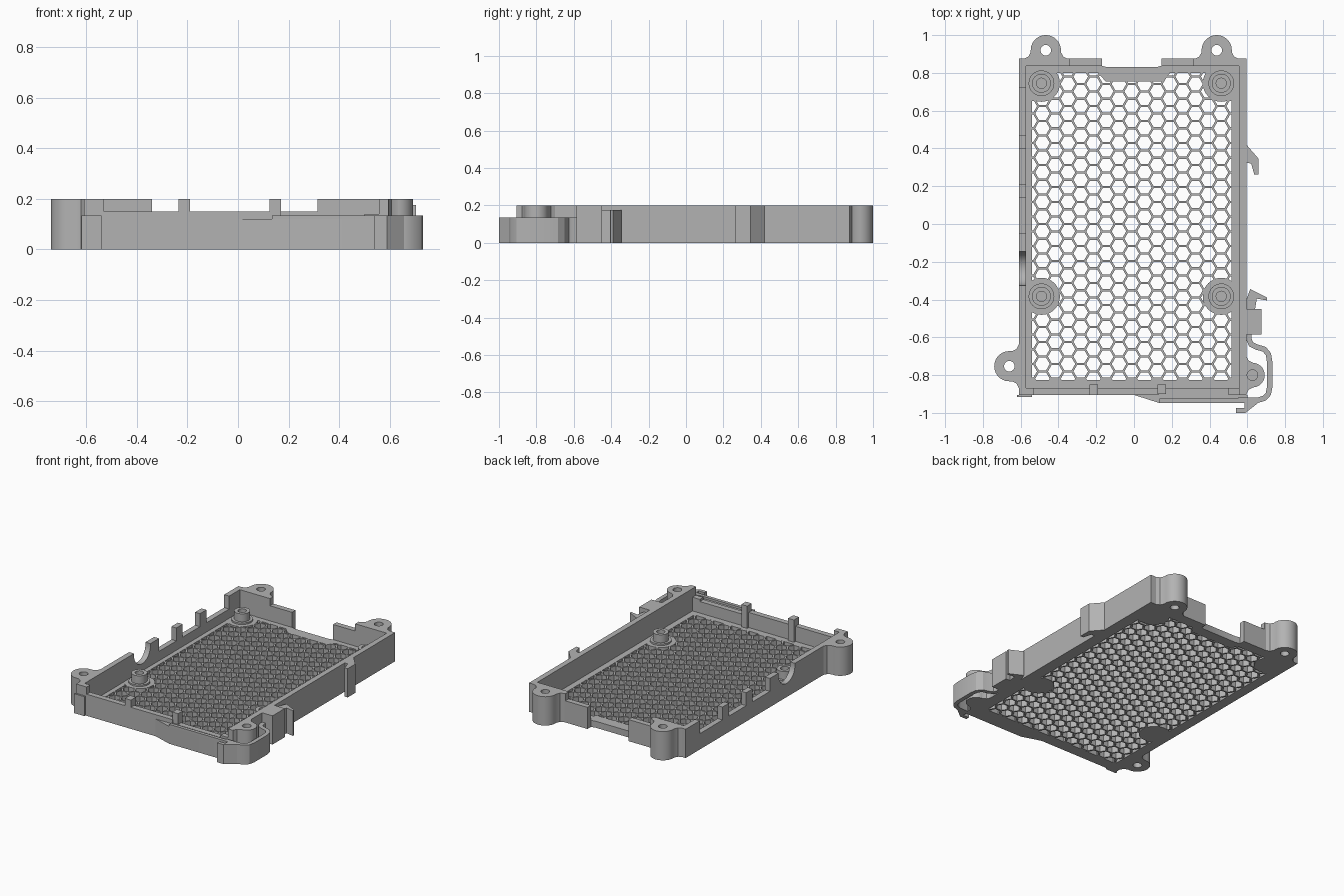
import bpy, bmesh, math
from mathutils import Vector

cube = bpy.data.objects.get("Cube")
if cube:
    bpy.data.objects.remove(cube, do_unlink=True)

grey = bpy.data.materials.new("plastic_grey")
grey.use_nodes = True
colour = (0.45, 0.45, 0.45, 1)
grey.diffuse_color = colour
grey.node_tree.nodes["Principled BSDF"].inputs["Base Color"].default_value = colour

LEFT, RIGHT, FRONT, BACK = -0.61, 0.595, -0.905, 0.875
WALL, FLOOR, TOP, LOW = 0.038, 0.045, 0.2, 0.135
parts = []


def finish(name, bm):
    bmesh.ops.recalc_face_normals(bm, faces=bm.faces)
    mesh = bpy.data.meshes.new(name)
    bm.to_mesh(mesh)
    bm.free()
    mesh.materials.append(grey)
    ob = bpy.data.objects.new(name, mesh)
    bpy.context.collection.objects.link(ob)
    parts.append(ob)
    return ob


def prism(name, pts, a, b, axis="z"):
    """Extrude a 2D outline from a to b along an axis."""
    place = {"z": lambda u, v: (u, v, a), "x": lambda u, v: (a, u, v), "y": lambda u, v: (u, a, v)}[axis]
    push = {"z": (0, 0, b - a), "x": (b - a, 0, 0), "y": (0, b - a, 0)}[axis]
    bm = bmesh.new()
    face = bm.faces.new([bm.verts.new(place(u, v)) for u, v in pts])
    new = bmesh.ops.extrude_face_region(bm, geom=[face])["geom"]
    bmesh.ops.translate(bm, vec=push, verts=[g for g in new if isinstance(g, bmesh.types.BMVert)])
    return finish(name, bm)


def box(name, x0, x1, y0, y1, z0, z1):
    return prism(name, [(x0, y0), (x1, y0), (x1, y1), (x0, y1)], z0, z1)


def arc(cx, cy, r, start, end, n):
    angles = [math.radians(start + (end - start) * i / n) for i in range(n + 1)]
    return [(cx + r * math.cos(t), cy + r * math.sin(t)) for t in angles]


def circle(cx, cy, r, n=32):
    return arc(cx, cy, r, 0, 360, n)[:-1]


def cut(ob, cutter):
    """Subtract a cutter and throw it away."""
    mod = ob.modifiers.new("cut", "BOOLEAN")
    mod.operation, mod.solver, mod.object = "DIFFERENCE", "EXACT", cutter
    cutter.hide_render = True
    bpy.context.view_layer.objects.active = ob
    bpy.ops.object.modifier_apply(modifier=mod.name)
    parts.remove(cutter)
    bpy.data.objects.remove(cutter, do_unlink=True)


def ribbon(name, path, width, z0, z1):
    """Thin upright strip that follows a path."""
    pts = [Vector(p) for p in path]
    sides = ([], [])
    for i, p in enumerate(pts):
        d = (pts[min(i + 1, len(pts) - 1)] - pts[max(i - 1, 0)]).normalized()
        n = Vector((-d.y, d.x)) * width / 2
        sides[0].append(p + n)
        sides[1].append(p - n)
    return prism(name, [tuple(p) for p in sides[0] + sides[1][::-1]], z0, z1)


# Vent floor: honeycomb holes clipped to a rectangle
floor = prism("vent_floor", [(LEFT, FRONT), (RIGHT, FRONT), (RIGHT, BACK - WALL), (0.14, BACK - WALL),
                             (0.12, 0.83), (-0.14, 0.83), (-0.17, BACK - WALL), (LEFT, BACK - WALL)], 0, FLOOR)
PITCH_X, PITCH_Y, HEX = 0.0675, 0.078, 0.0385
bm = bmesh.new()
for i in range(-9, 10):
    for j in range(-12, 12):
        cx, cy = i * PITCH_X - 0.012, (j + (i % 2) / 2) * PITCH_Y
        bm.faces.new([bm.verts.new((x, y, -0.02)) for x, y in circle(cx, cy, HEX, 6)])
for co, no in (((-0.54, 0, 0), (-1, 0, 0)), ((0.515, 0, 0), (1, 0, 0)),
               ((0, -0.825, 0), (0, -1, 0)), ((0, 0.8, 0), (0, 1, 0))):
    bmesh.ops.bisect_plane(bm, geom=bm.verts[:] + bm.edges[:] + bm.faces[:], plane_co=co,
                           plane_no=no, clear_outer=True)
up = bmesh.ops.extrude_face_region(bm, geom=bm.faces[:])["geom"]
bmesh.ops.translate(bm, vec=(0, 0, 0.1), verts=[g for g in up if isinstance(g, bmesh.types.BMVert)])
cut(floor, finish("vent_holes", bm))
prism("rear_floor_pad", [(-0.2, 0.81), (-0.15, 0.755), (0.15, 0.755), (0.2, 0.81)], 0, FLOOR)

# Screw standoffs on round pads
for side, x in (("left", 0.462), ("right", -0.49)):
    for end, y in (("front", -0.383), ("rear", 0.745)):
        tag = f"{end}_{side}"
        prism("pad_" + tag, circle(x, y, 0.098), 0, FLOOR + 0.001)
        prism("flange_" + tag, circle(x, y, 0.068), FLOOR, FLOOR + 0.012)
        post = prism("standoff_" + tag, circle(x, y, 0.05), FLOOR, 0.112)
        cut(post, prism("bore", circle(x, y, 0.027), FLOOR + 0.01, 0.15))
    s = 1 if x > 0 else -1
    box("corner_pad_" + side, *sorted((x, s * 0.54)), 0.65, 0.81, 0, FLOOR)

# Side walls, one with port notches along its top
box("left_wall", RIGHT - WALL, RIGHT, FRONT, BACK, 0, TOP)
rim = [(FRONT, 0), (FRONT, TOP), (-0.325, TOP)] + arc(-0.235, 0.185, 0.09, 180, 360, 16) + [(-0.145, TOP)]
for y0, y1 in ((-0.05, 0.14), (0.21, 0.4), (0.47, 0.72)):
    rim += [(y0, TOP), (y0, 0.11), (y1, 0.11), (y1, TOP)]
prism("right_wall", rim + [(BACK, TOP), (BACK, 0)], LEFT, LEFT + WALL, "x")

# Rear wall in two stepped pieces with an opening between
prism("rear_wall_right", [(LEFT, 0), (-0.17, 0), (-0.17, 0.15), (-0.34, 0.15), (-0.34, TOP), (LEFT, TOP)],
      BACK - WALL, BACK, "y")
prism("rear_wall_left", [(RIGHT, 0), (0.145, 0), (0.145, 0.15), (0.315, 0.15), (0.315, TOP), (RIGHT, TOP)],
      BACK - WALL, BACK, "y")

# Front wall with a lowered rim, locating posts and an outer bulge
prism("front_wall", [(LEFT, 0), (LEFT, TOP), (-0.53, TOP), (-0.53, 0.15), (0.13, 0.15), (0.13, 0.125),
                     (0.5, 0.125), (0.5, 0.14), (0.56, 0.14), (0.56, TOP), (RIGHT, TOP), (RIGHT, 0)],
      FRONT, FRONT + WALL, "y")
box("front_post_right", -0.235, -0.19, FRONT, -0.85, 0, TOP)
box("front_post_left", 0.125, 0.17, -0.9, -0.85, 0, TOP)
box("front_corner_lip", -0.62, -0.54, -0.917, FRONT, 0, LOW)
prism("front_bulge", [(0, FRONT), (0.135, -0.948), (0.6, -0.948), (0.6, FRONT)], 0, 0.12)
box("bulge_lip", 0.135, 0.6, -0.948, -0.925, 0.12, LOW)


# Mounting ears: rounded tab with flared root, turned to face outward
def ear(name, cx, cy, r, root, turn, hole_floor):
    side = [(r + 0.04, -root - 0.025), (r + 0.035, -root), (r + 0.012, -root + 0.012), (r, -root + 0.035)]
    outline = side + arc(0, 0, r, 8, 172, 18) + [(-x, y) for x, y in side[::-1]]
    c, s = math.cos(math.radians(turn)), math.sin(math.radians(turn))
    ob = prism(name, [(cx + x * c - y * s, cy + x * s + y * c) for x, y in outline], 0, TOP)
    cut(ob, prism("ear_bore", circle(cx, cy, 0.028), hole_floor, 0.3))


ear("rear_ear_right", -0.467, 0.92, 0.08, 0.045, 0, -0.1)
ear("rear_ear_left", 0.438, 0.92, 0.08, 0.045, 0, -0.1)
ear("front_ear_right", -0.66, -0.753, 0.08, 0.05, 90, -0.1)
ear("front_ear_left", 0.627, -0.8, 0.065, 0.032, -90, 0.05)

# Cable loop arm around the front left corner, with a small hooked foot
ribbon("cable_arm", [(0.55, -0.933), (0.655, -0.933), (0.69, -0.922), (0.711, -0.9), (0.718, -0.865),
                     (0.718, -0.73), (0.712, -0.69), (0.69, -0.663), (0.65, -0.652), (0.62, -0.637),
                     (0.608, -0.61), (0.606, -0.56)], 0.029, 0, LOW)
prism("arm_foot", [(0.54, -1), (0.59, -1), (0.66, -0.945), (0.585, -0.945), (0.585, -0.975), (0.54, -0.975)],
      0, LOW)

# Clips and block on the left side
prism("rear_clip", [(RIGHT, 0.42), (0.66, 0.345), (0.66, 0.262), (0.637, 0.262), (0.62, 0.32), (RIGHT, 0.325)],
      0, TOP)
prism("front_clip", [(RIGHT, -0.4), (0.615, -0.345), (0.705, -0.39), (0.705, -0.405), (0.65, -0.395),
                     (0.64, -0.455), (RIGHT, -0.455)], 0, 0.175)
box("side_block", RIGHT, 0.675, -0.585, -0.45, 0, TOP)

# Smooth the round parts, keep edges sharp
bpy.ops.object.select_all(action="DESELECT")
for ob in parts:
    ob.select_set(True)
bpy.context.view_layer.objects.active = parts[0]
bpy.ops.object.shade_smooth_by_angle(angle=math.radians(30))
